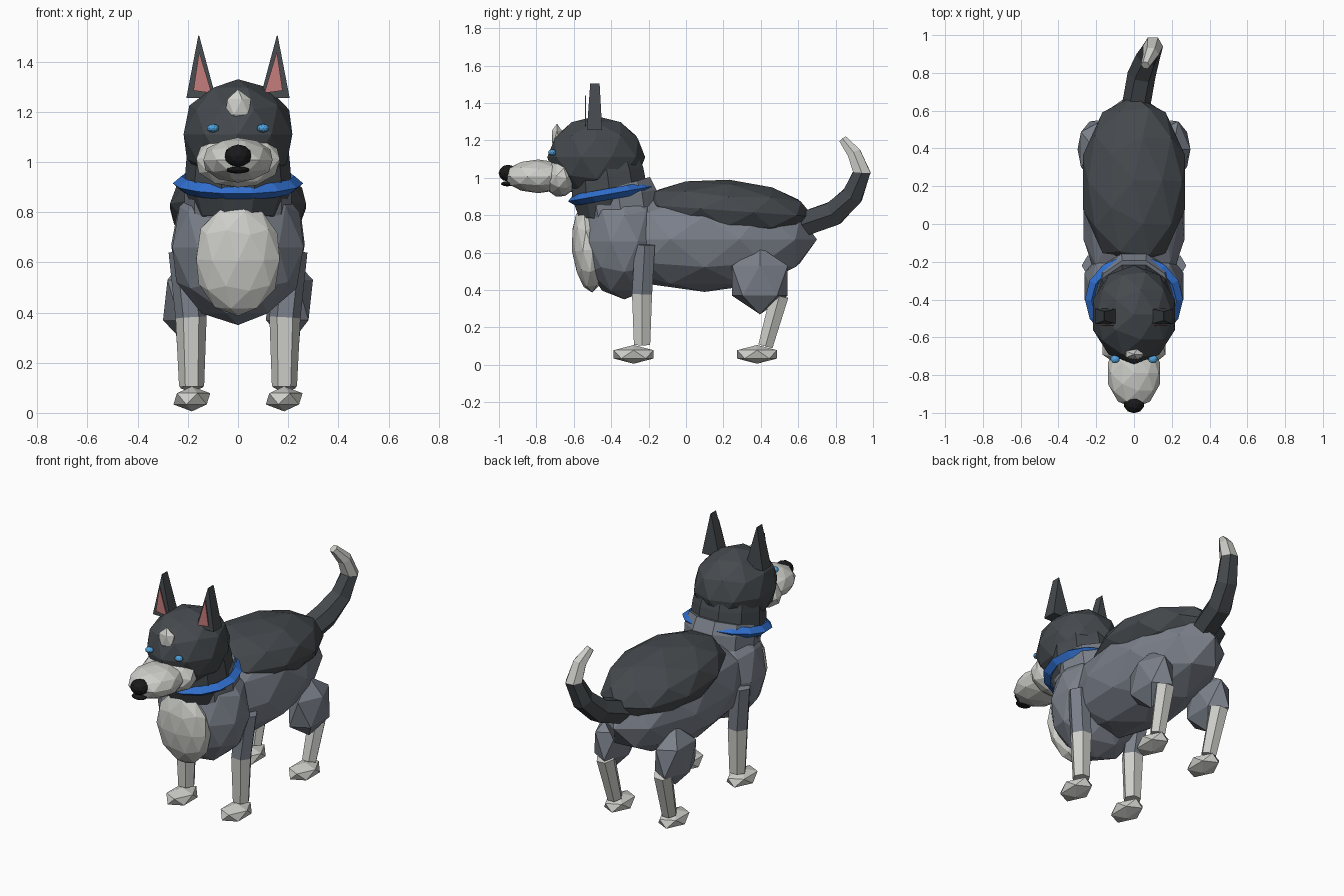
import bpy, bmesh, math
from mathutils import Vector, Euler, Matrix

if "Cube" in bpy.data.objects:
    bpy.data.objects.remove(bpy.data.objects["Cube"])


def material(name, rgb):
    m = bpy.data.materials.new(name)
    m.diffuse_color = (*rgb, 1)
    m.use_nodes = True
    m.node_tree.nodes["Principled BSDF"].inputs["Base Color"].default_value = m.diffuse_color
    return m


DARK = material("charcoal_fur", (0.060, 0.068, 0.076))
GREY = material("grey_fur", (0.195, 0.215, 0.255))
LIGHT = material("pale_fur", (0.62, 0.62, 0.59))
BLUE = material("collar_blue", (0.03, 0.16, 0.62))
EYE = material("eye_blue", (0.08, 0.36, 0.72))
PINK = material("ear_pink", (0.56, 0.20, 0.20))
BLACK = material("nose_black", (0.010, 0.010, 0.011))


def finish(name, bm, *mats):
    bmesh.ops.recalc_face_normals(bm, faces=bm.faces[:])
    me = bpy.data.meshes.new(name)
    bm.to_mesh(me)
    bm.free()
    for m in mats:
        me.materials.append(m)
    ob = bpy.data.objects.new(name, me)
    bpy.context.collection.objects.link(ob)
    return ob


def ball(name, centre, size, mat, detail=2, tilt=0):
    """Faceted ellipsoid, tilted about the x axis."""
    bm = bmesh.new()
    bmesh.ops.create_icosphere(bm, subdivisions=detail, radius=1)
    turn = Matrix.Rotation(math.radians(tilt), 4, 'X')
    bm.transform(Matrix.Translation(centre) @ turn @ Matrix.Diagonal((*size, 1)))
    return finish(name, bm, mat)


def skin(bm, rings, mat_ids=None):
    """Join rings of points with quads and cap both ends."""
    loops = [[bm.verts.new(p) for p in r] for r in rings]
    n = len(loops[0])
    for k, (a, b) in enumerate(zip(loops, loops[1:])):
        for i in range(n):
            j = (i + 1) % n
            f = bm.faces.new((a[i], a[j], b[j], b[i]))
            f.material_index = mat_ids[k] if mat_ids else 0
    bm.faces.new(loops[0])
    bm.faces.new(loops[-1]).material_index = mat_ids[-1] if mat_ids else 0


def tube(name, path, mats, mat_ids=None, sides=6):
    """Tapered tube along (x, y, z, radius) points."""
    pts = [Vector(p[:3]) for p in path]
    rings = []
    for i, p in enumerate(pts):
        d = (pts[min(i + 1, len(pts) - 1)] - pts[max(i - 1, 0)]).normalized()
        u = (Vector((1, 0, 0)) - d * d.x).normalized()
        v = d.cross(u)
        rings.append([p + path[i][3] * (u * math.cos(t) + v * math.sin(t))
                      for t in (math.tau * k / sides for k in range(sides))])
    bm = bmesh.new()
    skin(bm, rings, mat_ids)
    return finish(name, bm, *mats)


# Torso
ball("body", (0, 0.10, 0.67), (0.28, 0.60, 0.28), GREY)
ball("back_saddle", (0, 0.22, 0.825), (0.285, 0.46, 0.165), DARK, tilt=-4)
ball("chest", (0, -0.33, 0.66), (0.275, 0.235, 0.31), GREY)
ball("chest_bib", (0, -0.525, 0.615), (0.175, 0.085, 0.23), LIGHT, tilt=6)

# Neck: grey base under the collar, dark part above it
tube("neck_base", [(0, -0.33, 0.70, 0.21), (0, -0.36, 0.90, 0.215),
                   (0, -0.375, 0.95, 0.20)], [GREY], sides=10)
tube("neck", [(0, -0.41, 0.78, 0.17), (0, -0.405, 0.90, 0.215),
              (0, -0.42, 1.02, 0.205), (0, -0.44, 1.12, 0.19)], [DARK], sides=10)

# Collar: diamond section swept round a tilted ring
bm = bmesh.new()
N = 14
turn = Euler((math.radians(10), 0, 0)).to_matrix()
loops = []
for i in range(N):
    t = math.tau * i / N
    loops.append([bm.verts.new(Vector((0, -0.40, 0.915)) + turn @ Vector(
        ((0.225 + a) * math.cos(t), (0.205 + a) * math.sin(t), h)))
        for a, h in ((0.035, 0), (0, 0.03), (-0.03, 0), (0, -0.03))])
for i in range(N):
    a, b = loops[i], loops[(i + 1) % N]
    for k in range(4):
        bm.faces.new((a[k], b[k], b[(k + 1) % 4], a[(k + 1) % 4]))
finish("collar", bm, BLUE)

# Head and muzzle
ball("head", (0, -0.48, 1.11), (0.228, 0.262, 0.22), DARK)
ball("cheeks", (0, -0.665, 1.005), (0.175, 0.09, 0.11), LIGHT, tilt=-15)
ball("muzzle", (0, -0.79, 1.008), (0.145, 0.185, 0.09), LIGHT)
ball("nose", (0, -0.952, 1.025), (0.055, 0.05, 0.045), BLACK, 2)
ball("mouth", (0, -0.955, 0.968), (0.048, 0.035, 0.014), BLACK, 2)
ball("forehead_mark", (0, -0.69, 1.22), (0.058, 0.032, 0.07), LIGHT, 1)

for s, side in ((-1, "left"), (1, "right")):
    ball(side + "_eye", (s * 0.10, -0.715, 1.135), (0.025, 0.022, 0.017), EYE)

    # Ear: wedge with a ridge on top, and a thin pink plate in front
    bm = bmesh.new()
    skin(bm, [[(s * x, y, z) for x, y in ((x0, y0), (x1, y0), (x1, y1), (x0, y1))]
              for x0, x1, y0, y1, z in ((0.088, 0.206, -0.53, -0.448, 1.255),
                                        (0.155, 0.158, -0.512, -0.462, 1.505))])
    finish(side + "_ear", bm, DARK)
    bm = bmesh.new()
    skin(bm, [[(s * x, y, z) for x, z in ((0.105, 1.275), (0.178, 1.285), (0.155, 1.44))]
              for y in (-0.541, -0.535)])
    finish(side + "_inner_ear", bm, PINK)

    # Front leg: grey above, pale below
    tube(side + "_front_leg", [(s * 0.185, -0.235, 0.105, 0.05), (s * 0.187, -0.235, 0.38, 0.062),
                               (s * 0.215, -0.22, 0.645, 0.062)], [LIGHT, GREY], [0, 1])
    ball(side + "_front_paw", (s * 0.184, -0.28, 0.056), (0.082, 0.125, 0.05), LIGHT, 1)

    # Hind leg
    ball(side + "_thigh", (s * 0.205, 0.395, 0.45), (0.105, 0.175, 0.18), GREY, 1)
    tube(side + "_hind_leg", [(s * 0.185, 0.425, 0.10, 0.045),
                              (s * 0.195, 0.50, 0.37, 0.056)], [LIGHT])
    ball(side + "_hind_paw", (s * 0.184, 0.38, 0.056), (0.082, 0.125, 0.05), LIGHT, 1)

# Tail curving up and sideways to a pale tip
tube("tail", [(0.01, 0.62, 0.75, 0.075), (0.04, 0.79, 0.81, 0.075), (0.075, 0.89, 0.905, 0.065),
              (0.10, 0.94, 1.03, 0.054), (0.09, 0.90, 1.13, 0.042), (0.06, 0.84, 1.205, 0.025)],
     [DARK, LIGHT], [0, 0, 0, 1, 1])
